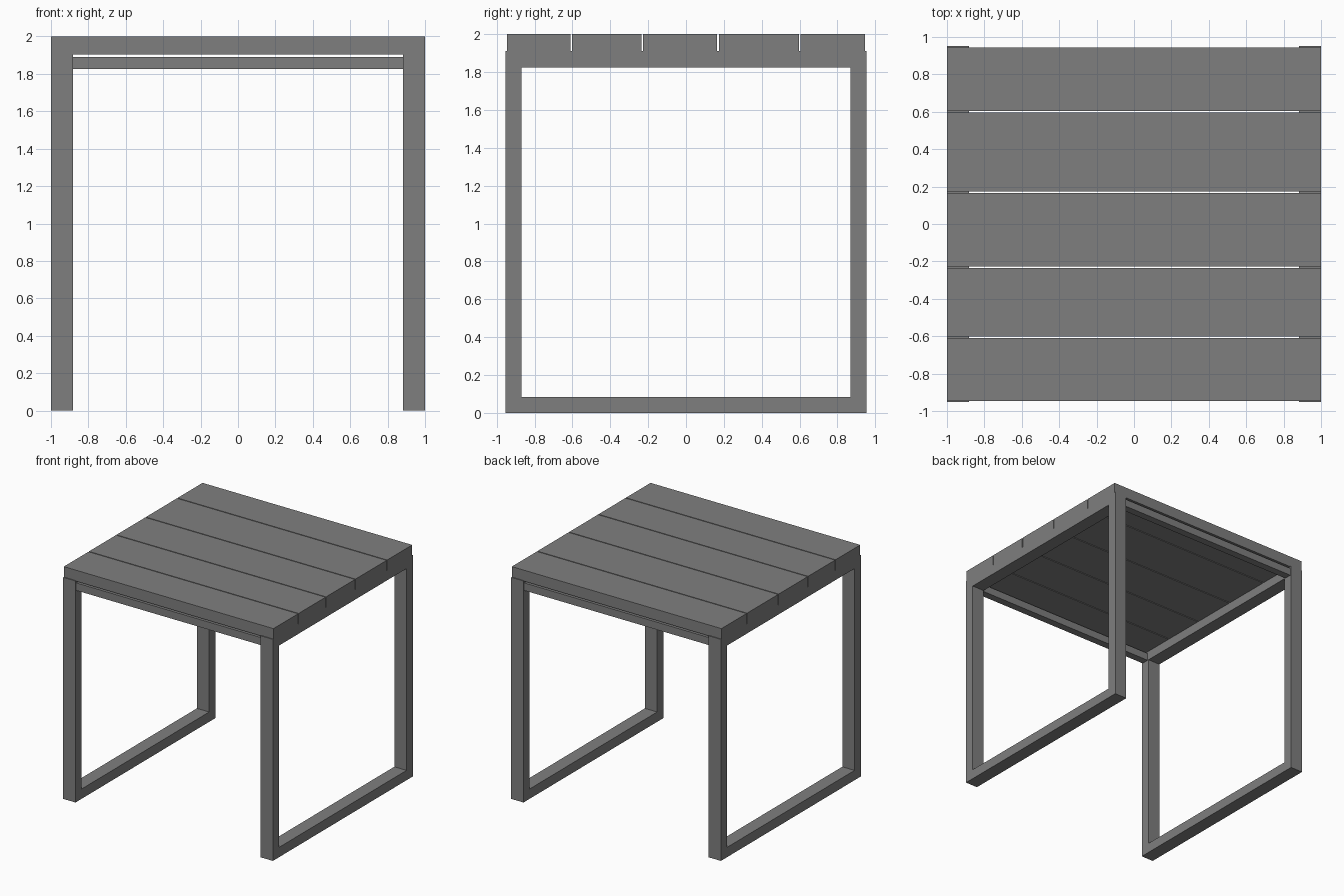
import bpy, bmesh

if "Cube" in bpy.data.objects:
    bpy.data.objects.remove(bpy.data.objects["Cube"])

FRAME_W, FRAME_T = 0.117, 0.085      # tube width along x, thickness in the frame plane
HALF_Y, FRAME_TOP = 0.953, 1.91
SLAT_BOTTOM, HALF_GAP = 1.905, 0.004

dark_grey = bpy.data.materials.new("dark_grey")
dark_grey.diffuse_color = (0.212, 0.212, 0.212, 1)
dark_grey.use_nodes = True
dark_grey.node_tree.nodes["Principled BSDF"].inputs["Base Color"].default_value = dark_grey.diffuse_color


def make_object(name, bm):
    bmesh.ops.recalc_face_normals(bm, faces=bm.faces)
    mesh = bpy.data.meshes.new(name)
    bm.to_mesh(mesh)
    bm.free()
    mesh.materials.append(dark_grey)
    obj = bpy.data.objects.new(name, mesh)
    bpy.context.collection.objects.link(obj)
    return obj


def box(name, lo, hi):
    bm = bmesh.new()
    bmesh.ops.create_cube(bm, size=1)
    for v in bm.verts:
        v.co = [(a + b) / 2 + c * (b - a) for a, b, c in zip(lo, hi, v.co)]
    return make_object(name, bm)


def side_frame(name, x0, x1):
    # closed rectangular loop, extruded along x
    bm = bmesh.new()

    def loop(inset):
        y, z0, z1 = HALF_Y - inset, inset, FRAME_TOP - inset
        return [bm.verts.new((x0, a, b)) for a, b in ((-y, z0), (y, z0), (y, z1), (-y, z1))]

    outer, inner = loop(0), loop(FRAME_T)
    faces = [bm.faces.new((outer[i], outer[(i + 1) % 4], inner[(i + 1) % 4], inner[i]))
             for i in range(4)]
    new = bmesh.ops.extrude_face_region(bm, geom=faces, use_keep_orig=True)
    bmesh.ops.translate(bm, vec=(x1 - x0, 0, 0),
                        verts=[g for g in new["geom"] if isinstance(g, bmesh.types.BMVert)])
    return make_object(name, bm)


# Loop-shaped leg frames
side_frame("left_leg_frame", -1, -1 + FRAME_W)
side_frame("right_leg_frame", 1 - FRAME_W, 1)

# Cross rails joining the two frames, just below the slats
rail_x = 1 - FRAME_W
for name, y in (("front_rail", -0.911), ("back_rail", 0.911)):
    box(name, (-rail_x, y - 0.0325, 1.825), (rail_x, y + 0.0325, 1.89))

# Top slats of uneven width, separated by narrow gaps
gaps = [-0.606, -0.232, 0.169, 0.6]
starts = [-0.945] + [g + HALF_GAP for g in gaps]
ends = [g - HALF_GAP for g in gaps] + [0.945]
for i, (y0, y1) in enumerate(zip(starts, ends), 1):
    box(f"top_slat_{i}", (-1, y0, SLAT_BOTTOM), (1, y1, 2))
